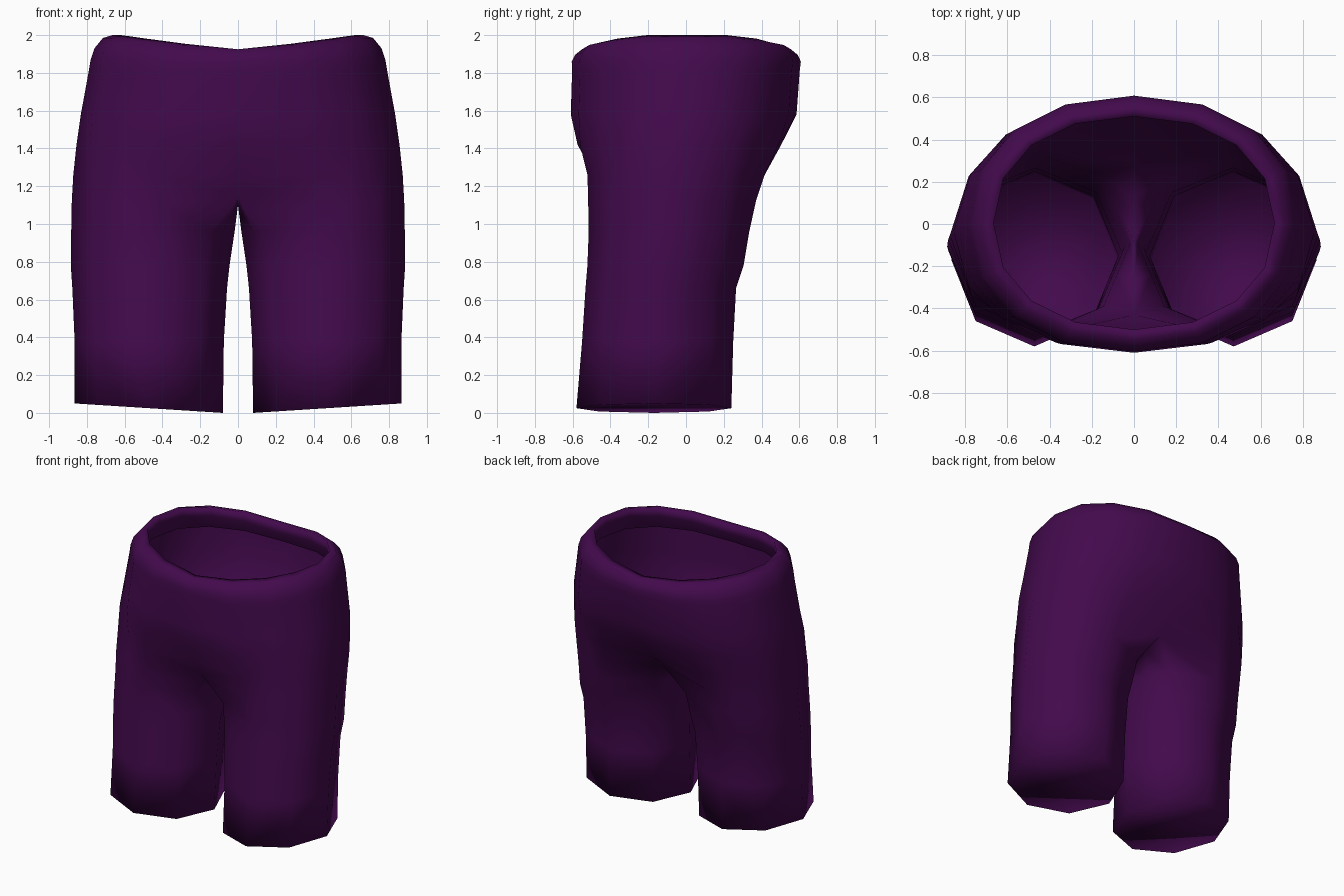
import bpy, bmesh, math

if "Cube" in bpy.data.objects:
    bpy.data.objects.remove(bpy.data.objects["Cube"])

fabric = bpy.data.materials.new("dark_purple_fabric")
fabric.diffuse_color = (0.056, 0.003, 0.074, 1)
fabric.use_nodes = True
fabric.node_tree.nodes["Principled BSDF"].inputs["Base Color"].default_value = fabric.diffuse_color

# Leg angles: eight main sides, with extra points on some of the sides
LEG_ANGLES = (-135, -90, -67.5, -45, 0, 45, 67.5, 90, 135, 157.5, 180, 202.5)


def torso_point(k, xo, yf, yb):
    """Point k of the right half of a slightly squared oval."""
    a = math.radians(-90 + 22.5 * k)
    c, s = abs(math.cos(a)), math.sin(a)
    n = 2 / 2.2
    return (xo * c ** n,
            (yf + yb) / 2 + (yb - yf) / 2 * math.copysign(abs(s) ** n, s))


def leg_point(k, xi, xo, yf, yb):
    """Point k on a stretched octagon."""
    a = LEG_ANGLES[k]
    r = math.cos(math.pi / 8) / math.cos(math.radians(a % 45 - 22.5))
    a = math.radians(a)
    return ((xi + xo) / 2 + (xo - xi) / 2 * r * math.cos(a),
            (yf + yb) / 2 + (yb - yf) / 2 * r * math.sin(a))


# Waist and hip rings: z, rise at the sides, half width, front y, back y,
# blend from the waist oval (0) to the two leg ovals (1)
torso = [
    (1.78, 0.04, 0.72, -0.55, 0.550, 0),
    (1.86, 0.07, 0.67, -0.505, 0.510, 0),
    (1.925, 0.075, 0.665, -0.50, 0.510, 0),
    (1.925, 0.06, 0.715, -0.55, 0.555, 0),
    (1.895, 0.035, 0.76, -0.588, 0.592, 0),
    (1.86, 0.01, 0.78, -0.605, 0.608, 0),
    (1.81, 0, 0.79, -0.603, 0.602, 0),
    (1.58, 0, 0.832, -0.61, 0.585, 0),
    (1.42, 0, 0.855, -0.592, 0.52, 0.2),
    (1.26, 0, 0.872, -0.535, 0.43, 0.6),
]
# Leg rings: z, inner x, outer x, front y, back y
legs = [
    (0.96, 0.018, 0.883, -0.515, 0.335),
    (0.78, 0.045, 0.885, -0.522, 0.305),
    (0.66, 0.058, 0.877, -0.532, 0.265),
    (0.38, 0.075, 0.865, -0.55, 0.25),
    (0.00, 0.08, 0.865, -0.58, 0.24),
]

bm = bmesh.new()
rings = []
for z, rise, xo, yf, yb, blend in torso:
    ring = []
    for k in range(9):
        tx, ty = torso_point(k, xo, yf, yb)
        lx, ly = leg_point(k, 0, xo, yf, yb)
        x, y = tx + (lx - tx) * blend, ty + (ly - ty) * blend
        if k in (0, 8):
            x, y = 0, ty * (1 - 0.15 * blend)
        ring.append(bm.verts.new((x, y, z + rise * min(1, x / xo * 1.08) ** 1.2)))
    rings.append(ring)

# Crotch ring, with its inner points on the centre seam
seam = {0: (-0.43, 1.14), 8: (0.28, 1.16), 9: (0.13, 1.11), 10: (-0.08, 1.10), 11: (-0.27, 1.10)}
crotch = []
for k in range(12):
    x, y = leg_point(k, 0, 0.88, -0.518, 0.37)
    z = 1.12
    if k in seam:
        x = 0
        y, z = seam[k]
    crotch.append(bm.verts.new((x, y, z)))
rings.append(crotch)

for upper, lower in zip(rings, rings[1:]):
    for k in range(8):
        bm.faces.new((lower[k], lower[k + 1], upper[k + 1], upper[k]))

# Leg tube with a slightly sloping hem
upper = crotch
for z, xi, xo, yf, yb in legs:
    lower = []
    for k in range(12):
        x, y = leg_point(k, xi, xo, yf, yb)
        slope = 0.05 * (x - xi) / (xo - xi) if z == 0 else 0
        lower.append(bm.verts.new((x, y, z + slope)))
    for k in range(12):
        j = (k + 1) % 12
        bm.faces.new((lower[k], lower[j], upper[j], upper[k]))
    upper = lower

# Closed leg end
bm.faces.new(upper[::-1])
for face in bm.faces:
    face.smooth = True

mesh = bpy.data.meshes.new("shorts")
bm.to_mesh(mesh)
bm.free()
mesh.materials.append(fabric)
shorts = bpy.data.objects.new("shorts", mesh)
bpy.context.collection.objects.link(shorts)

# Left half
mirror = shorts.modifiers.new("mirror", 'MIRROR')
mirror.use_axis[0] = True
mirror.use_mirror_merge = True
mirror.merge_threshold = 0.001
